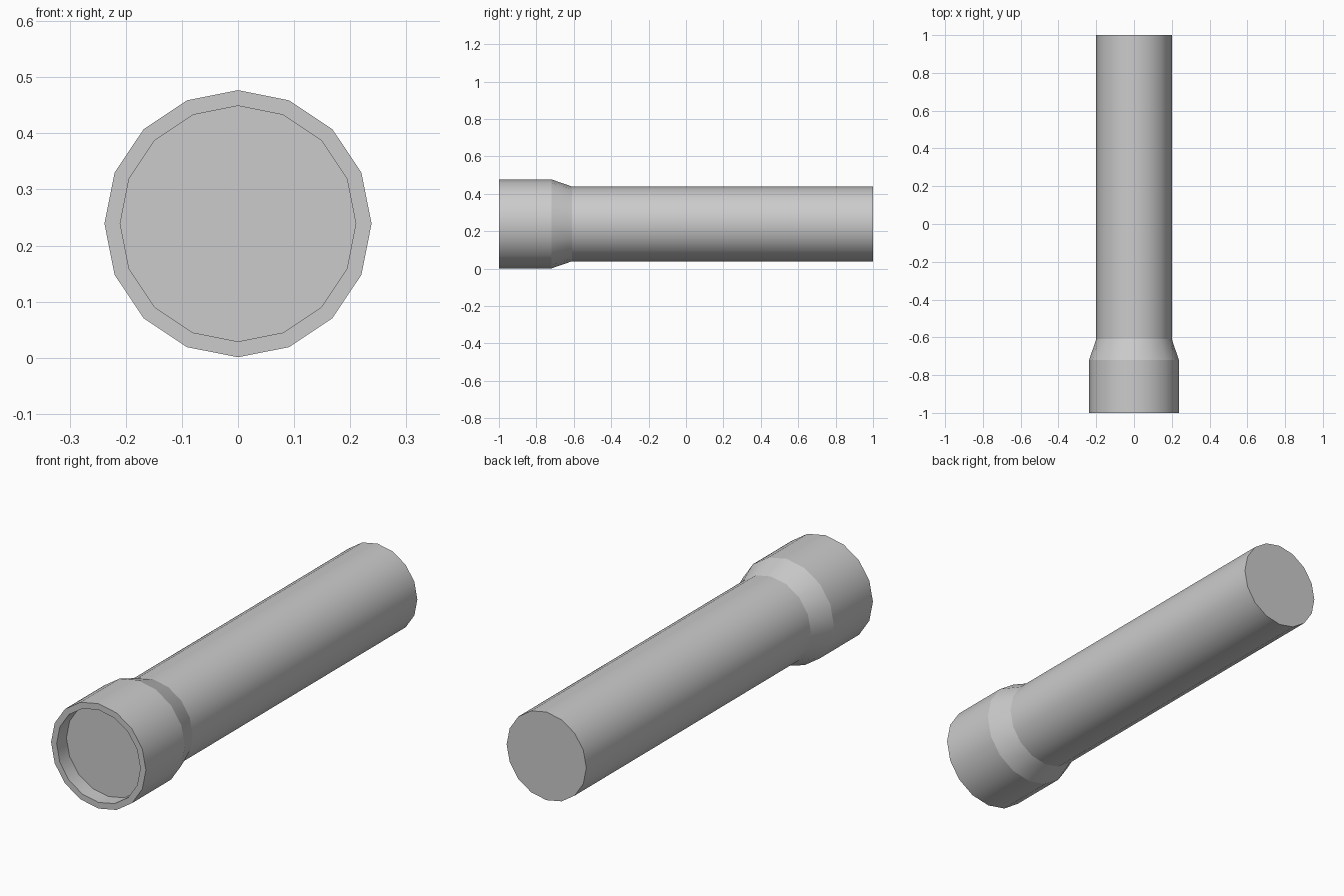
import bpy, bmesh, math

if "Cube" in bpy.data.objects:
    bpy.data.objects.remove(bpy.data.objects["Cube"])

SIDES = 16
AXIS_Z = 0.239


def lathe(name, profile, sharp=True):
    """Revolve (y, radius) points about the long axis; radius 0 ends are closed by an n-gon cap."""
    bm = bmesh.new()
    rings = []
    for y, r in profile:
        ring = []
        for i in range(SIDES):
            a = 2 * math.pi * i / SIDES
            ring.append(bm.verts.new((r * math.sin(a), y, AXIS_Z + r * math.cos(a))))
        rings.append(ring)
    for a, b in zip(rings, rings[1:]):
        for i in range(SIDES):
            j = (i + 1) % SIDES
            bm.faces.new((a[i], a[j], b[j], b[i]))
    # flat caps on both ends of the profile
    bm.faces.new(rings[0])
    bm.faces.new(rings[-1])
    bmesh.ops.recalc_face_normals(bm, faces=bm.faces)
    mesh = bpy.data.meshes.new(name)
    bm.to_mesh(mesh)
    bm.free()
    obj = bpy.data.objects.new(name, mesh)
    bpy.context.collection.objects.link(obj)
    # smooth around the barrel; creases at steps and on cap edges
    bpy.ops.object.select_all(action='DESELECT')
    bpy.context.view_layer.objects.active = obj
    obj.select_set(True)
    bpy.ops.object.shade_smooth_by_angle(angle=math.radians(24))
    # keep the ring edges between profile segments crisp
    for e in mesh.edges:
        p, q = (mesh.vertices[v].co for v in e.vertices)
        if abs(p.y - q.y) < 1e-5:
            e.use_edge_sharp = True
    return obj


# Torch casing: recessed lens, rim, head, tapered collar, handle and flat end
lathe("flashlight_casing", [
    (-0.93, 0.21),
    (-1.00, 0.21),
    (-1.00, 0.238),
    (-0.72, 0.238),
    (-0.61, 0.20),
    (1.00, 0.20),
])
